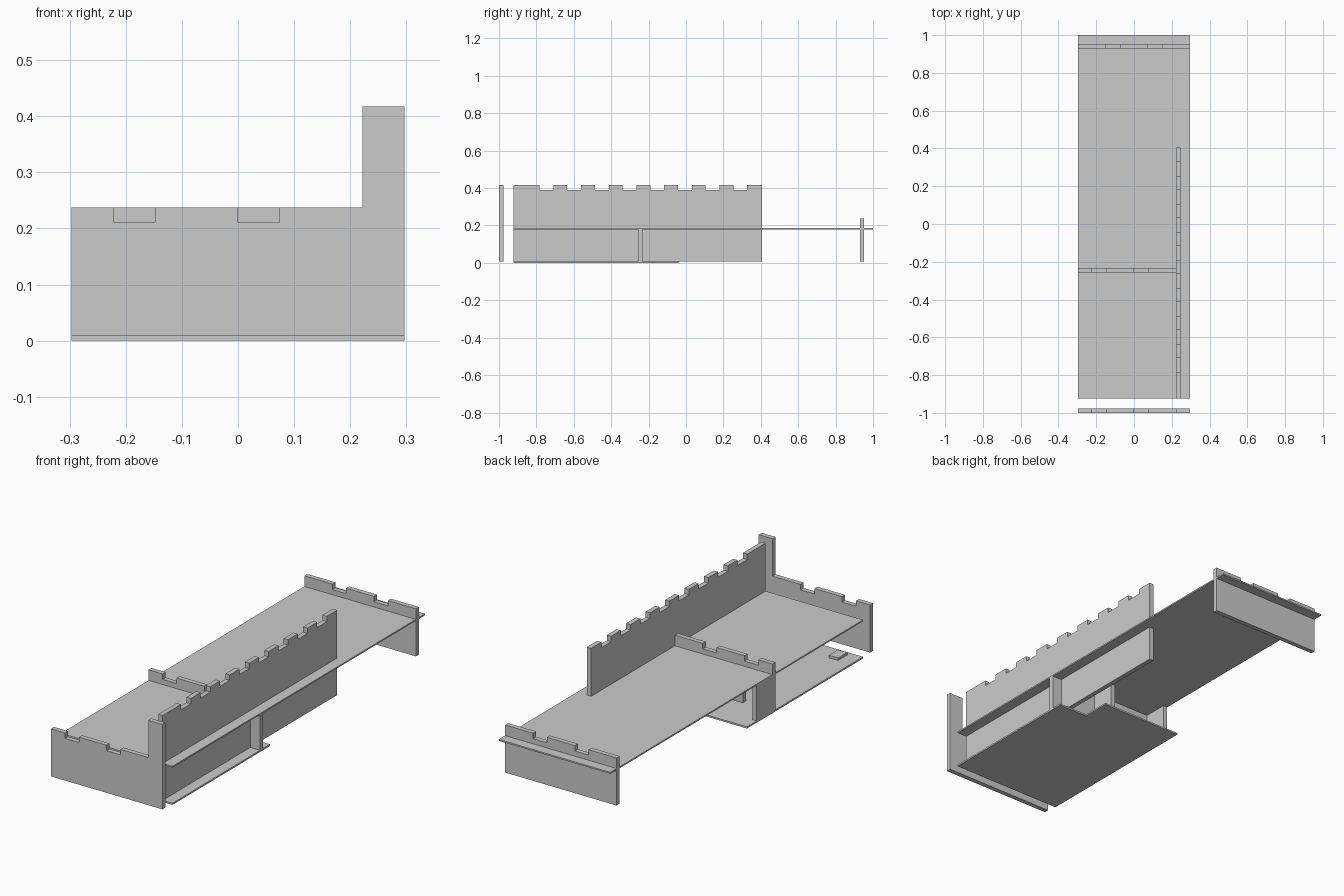
import bpy, bmesh
from mathutils import Vector

cube = bpy.data.objects.get("Cube")
if cube:
    bpy.data.objects.remove(cube, do_unlink=True)

grey = bpy.data.materials.new("plain grey")
grey.use_nodes = True
grey.diffuse_color = (0.6, 0.6, 0.6, 1)
grey.node_tree.nodes["Principled BSDF"].inputs["Base Color"].default_value = (0.6, 0.6, 0.6, 1)

T = 0.023            # panel thickness
HALF = 0.297         # half width of the building
BOTTOM, TOP = 0.008, 0.237
WALL_TOP = 0.417
DECK_LOW, DECK_HIGH = 0.179, 0.186
STEP = 0.074         # battlement spacing
NOTCH = 0.026        # battlement depth
FRONT = -0.923       # front edge of floor and deck


def slab(name, outline, axis, start, thick):
    """Extrude a flat outline along x, y or z."""
    place = {"x": lambda a, b: (start, a, b),
             "y": lambda a, b: (a, start, b),
             "z": lambda a, b: (a, b, start)}[axis]
    bm = bmesh.new()
    face = bm.faces.new([bm.verts.new(place(a, b)) for a, b in outline])
    out = bmesh.ops.extrude_face_region(bm, geom=[face])
    shift = Vector([thick if axis == c else 0 for c in "xyz"])
    bmesh.ops.translate(bm, vec=shift,
                        verts=[v for v in out["geom"] if isinstance(v, bmesh.types.BMVert)])
    bmesh.ops.recalc_face_normals(bm, faces=bm.faces)
    mesh = bpy.data.meshes.new(name)
    bm.to_mesh(mesh)
    bm.free()
    mesh.materials.append(grey)
    obj = bpy.data.objects.new(name, mesh)
    bpy.context.collection.objects.link(obj)
    return obj


def rect(a0, a1, b0, b1):
    return [(a0, b0), (a1, b0), (a1, b1), (a0, b1)]


def crenels(starts, top):
    """Top edge points for notches that begin at the given places."""
    pts = []
    for s in starts:
        pts += [(s, top), (s, top - NOTCH), (s + STEP, top - NOTCH), (s + STEP, top)]
    return pts


# Floor, stepped back on the outer side
slab("floor", [(-HALF, FRONT), (HALF, FRONT), (HALF, -0.18), (0.14, -0.18),
               (0.14, -0.04), (-HALF, -0.04)], "z", 0, BOTTOM)
slab("floor_block", rect(-0.23, -0.18, -0.9, -0.83), "z", BOTTOM, 0.012)

# Upper deck
slab("deck", rect(-HALF, HALF, FRONT, 1), "z", DECK_LOW, DECK_HIGH - DECK_LOW)

# Front panel with corner tower
pair = [-3 * STEP, 0]
slab("front_panel", [(-HALF, BOTTOM), (-HALF, TOP)] + crenels(pair, TOP) +
     [(3 * STEP, TOP), (3 * STEP, WALL_TOP), (HALF, WALL_TOP), (HALF, BOTTOM)],
     "y", -1, T)

# Back panel
slab("back_panel", [(-HALF, BOTTOM), (-HALF, TOP)] + crenels([-2 * STEP, STEP], TOP) +
     [(HALF, TOP), (HALF, BOTTOM)], "y", 0.929, T)

# Middle panel with a doorway, stepping under the deck outside the long wall
slab("middle_panel", [(-HALF, BOTTOM), (-HALF, TOP)] + crenels(pair, TOP) +
     [(3 * STEP, TOP), (3 * STEP, DECK_LOW), (HALF, DECK_LOW), (HALF, BOTTOM),
      (-0.14, BOTTOM), (-0.14, 0.14), (-0.274, 0.14), (-0.274, BOTTOM)],
     "y", -0.256, T)

# Long battlemented wall
WALL_END = 0.405
slab("long_wall", [(FRONT, BOTTOM), (FRONT, WALL_TOP)] +
     crenels([-0.783 + 2 * STEP * i for i in range(8)], WALL_TOP) +
     [(WALL_END, WALL_TOP), (WALL_END, BOTTOM)], "x", 3 * STEP, T)

# Short return walls under the deck
for name, x in (("outer_return_wall", -HALF), ("inner_return_wall", 0.02)):
    slab(name, rect(-0.233, -0.114, BOTTOM, DECK_LOW), "x", x, T)
